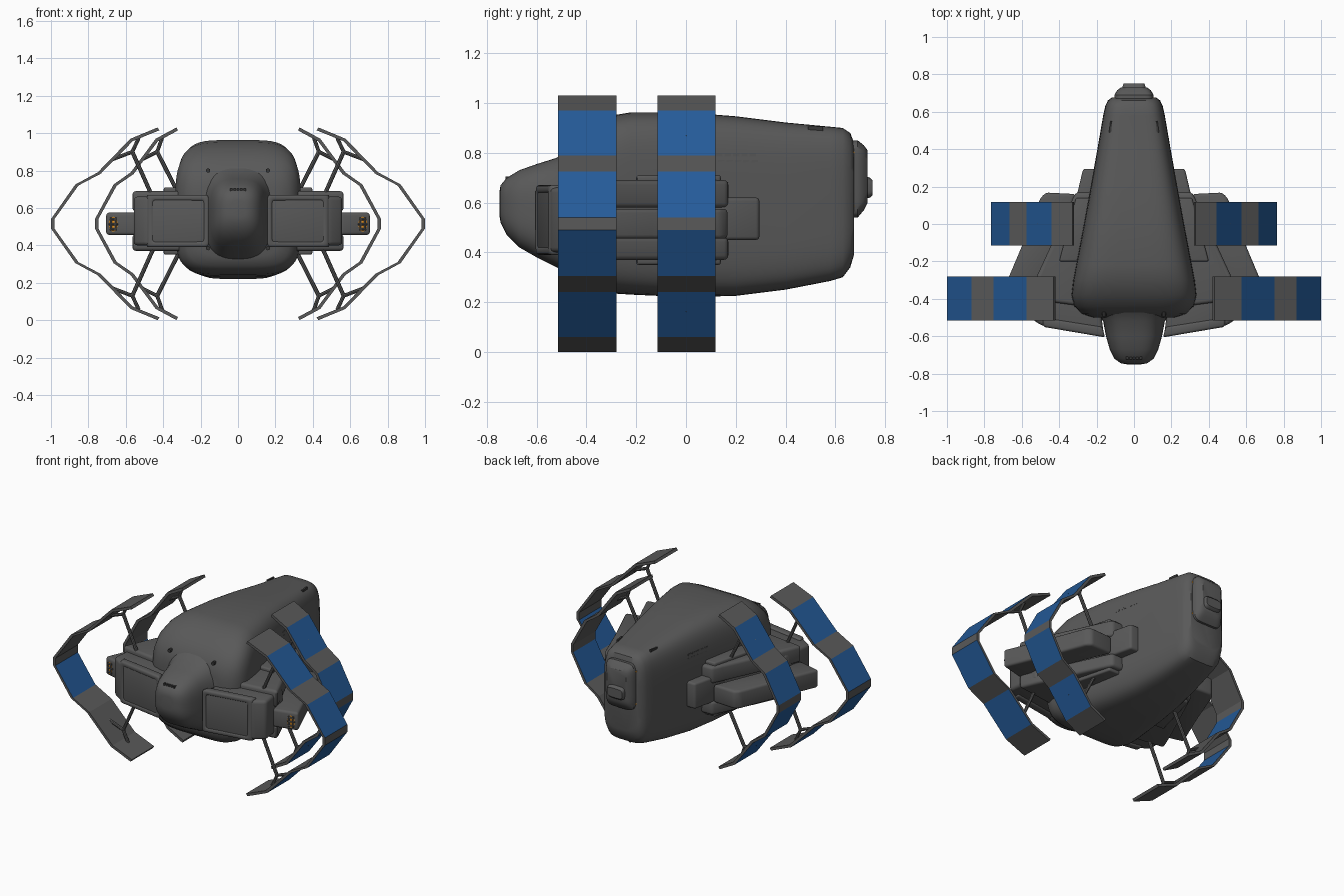
import bpy, bmesh, math
from mathutils import Vector

cube = bpy.data.objects.get("Cube")
if cube:
    bpy.data.objects.remove(cube, do_unlink=True)


def material(name, rgb):
    m = bpy.data.materials.new(name)
    m.use_nodes = True
    m.diffuse_color = (*rgb, 1)
    bsdf = next(n for n in m.node_tree.nodes if n.type == 'BSDF_PRINCIPLED')
    bsdf.inputs["Base Color"].default_value = (*rgb, 1)
    return m


GRAY = material("hull gray", (0.1, 0.1, 0.1))
DARK = material("dark gray", (0.04, 0.04, 0.04))
BLUE = material("panel blue", (0.018, 0.105, 0.32))
ORANGE = material("glow orange", (0.8, 0.3, 0.02))


def finish(name, bm, mats, smooth=True):
    bmesh.ops.recalc_face_normals(bm, faces=bm.faces[:])
    me = bpy.data.meshes.new(name)
    bm.to_mesh(me)
    bm.free()
    for m in mats:
        me.materials.append(m)
    if smooth:
        me.shade_smooth()
        me.set_sharp_from_angle(angle=math.radians(35))
    ob = bpy.data.objects.new(name, me)
    bpy.context.collection.objects.link(ob)
    return ob


def loft(name, sections, power, mat=GRAY, count=56):
    """Skin rounded-box sections given as (y, half width, bottom, top)."""
    bm = bmesh.new()
    rings = []
    for y, w, z0, z1 in sections:
        ring = []
        for i in range(count):
            a = 2 * math.pi * (i + 0.5) / count
            c, s = math.cos(a), math.sin(a)
            x = math.copysign(abs(c) ** (2 / power), c) * w
            z = math.copysign(abs(s) ** (2 / power), s) * (z1 - z0) / 2
            ring.append(bm.verts.new((x, y, z + (z0 + z1) / 2)))
        rings.append(ring)
    for a, b in zip(rings, rings[1:]):
        for i in range(count):
            j = (i + 1) % count
            bm.faces.new((a[i], a[j], b[j], b[i]))
    bm.faces.new(rings[0])
    bm.faces.new(rings[-1])
    return finish(name, bm, [mat])


def prism(name, plan, z0, z1, bevel=0.0, mat=GRAY, recess=None):
    """Upright block over an xy outline; recess = (rim, depth) on its first side."""
    bm = bmesh.new()
    low = [bm.verts.new((x, y, z0)) for x, y in plan]
    high = [bm.verts.new((x, y, z1)) for x, y in plan]
    bm.faces.new(low)
    bm.faces.new(high)
    n = len(plan)
    sides = [bm.faces.new((low[i], low[(i + 1) % n], high[(i + 1) % n], high[i]))
             for i in range(n)]
    bmesh.ops.recalc_face_normals(bm, faces=bm.faces[:])
    if recess:
        bmesh.ops.inset_individual(bm, faces=[sides[0]], thickness=recess[0])
        shift = sides[0].normal * -recess[1]
        out = bmesh.ops.extrude_discrete_faces(bm, faces=[sides[0]])
        bmesh.ops.translate(bm, vec=shift, verts=out["faces"][0].verts[:])
    if bevel:
        bmesh.ops.bevel(bm, geom=bm.edges[:], offset=bevel, segments=3,
                        profile=0.5, affect='EDGES', clamp_overlap=True)
    return finish(name, bm, [mat])


def rod(name, a, b, r, mat=GRAY):
    a, b = Vector(a), Vector(b)
    bm = bmesh.new()
    bmesh.ops.create_cone(bm, cap_ends=True, segments=8, radius1=r, radius2=r,
                          depth=(b - a).length)
    ob = finish(name, bm, [mat])
    ob.location = (a + b) / 2
    ob.rotation_euler = (b - a).to_track_quat('Z', 'Y').to_euler()
    return ob


def oval(name, center, across, half_w, half_h, mat):
    """Flat oval plate standing on z, spread along the 'across' direction."""
    bm = bmesh.new()
    bm.faces.new([bm.verts.new(center + across * half_w * math.cos(t)
                               + Vector((0, 0, half_h * math.sin(t))))
                  for t in [k * math.pi / 16 for k in range(32)]])
    return finish(name, bm, [mat], False)


# Hull and nose
loft("hull", [(-0.5, 0.22, 0.34, 0.74), (-0.48, 0.28, 0.29, 0.80), (-0.44, 0.32, 0.26, 0.86),
              (-0.38, 0.335, 0.245, 0.91), (-0.3, 0.325, 0.235, 0.95), (-0.22, 0.31, 0.23, 0.963),
              (0, 0.268, 0.22, 0.963), (0.2, 0.232, 0.225, 0.947), (0.4, 0.196, 0.25, 0.922),
              (0.58, 0.165, 0.285, 0.905), (0.63, 0.154, 0.3, 0.9), (0.66, 0.14, 0.34, 0.88),
              (0.675, 0.12, 0.39, 0.84)], 4.6)
loft("nose", [(-0.75, 0.04, 0.55, 0.64), (-0.745, 0.07, 0.52, 0.67), (-0.72, 0.105, 0.47, 0.7),
              (-0.67, 0.13, 0.42, 0.73), (-0.6, 0.15, 0.38, 0.755), (-0.52, 0.165, 0.34, 0.78),
              (-0.46, 0.2, 0.31, 0.82), (-0.41, 0.24, 0.3, 0.87)], 3)

# Rear hatch with its knob
loft("rear_hatch", [(0.64, 0.105, 0.54, 0.85), (0.69, 0.105, 0.54, 0.85),
                    (0.715, 0.09, 0.57, 0.83), (0.73, 0.07, 0.6, 0.81)], 6)
loft("rear_knob", [(0.7, 0.065, 0.61, 0.71), (0.74, 0.06, 0.62, 0.7),
                   (0.75, 0.055, 0.63, 0.69)], 4)

# Nose vent slots
for k in range(-2, 3):
    x = k * 0.018
    prism("nose_slot", [(x - 0.006, -0.725), (x + 0.006, -0.725),
                        (x + 0.006, -0.68), (x - 0.006, -0.68)], 0.685, 0.705, mat=DARK)

PROFILE = [(0.43, 1.03), (0.575, 0.97), (0.75, 0.79), (0.87, 0.725), (1.0, 0.54)]
MID = 0.515


def solar_panel(name, side, y0, y1, scale):
    """Folded strip, thin, with blue cells on every second fold."""
    outer = [(x * scale, z) for x, z in PROFILE]
    outer += [(x, 2 * MID - z) for x, z in reversed(outer)]
    core = Vector((0.1, MID))
    bm = bmesh.new()
    rows = []
    for p in outer:
        p = Vector(p)
        q = p + (core - p).normalized() * 0.018
        rows.append([bm.verts.new((side * v.x, y, v.y))
                     for v, y in ((p, y0), (p, y1), (q, y1), (q, y0))])
    for i, (a, b) in enumerate(zip(rows, rows[1:])):
        for k in range(4):
            f = bm.faces.new((a[k], a[(k + 1) % 4], b[(k + 1) % 4], b[k]))
            blue = i % 2 == 1 and (k == 0 or (k == 2 and i == 5))
            f.material_index = 1 if blue else 0
    bm.faces.new(rows[0])
    bm.faces.new(rows[-1])
    finish(name, bm, [GRAY, BLUE], False)


def grille(name, center, across, half_w, half_h, columns, lines):
    """Bars over an oval opening."""
    up = Vector((0, 0, 1))
    for k in range(columns):
        t = (2 * (k + 0.5) / columns) - 1
        h = up * half_h * math.sqrt(1 - t * t)
        c = center + across * half_w * t
        rod(name + "_bar", c - h, c + h, 0.006)
    for k in range(lines):
        t = (2 * (k + 0.5) / lines) - 1
        w = across * half_w * math.sqrt(1 - t * t)
        c = center + up * half_h * t
        rod(name + "_bar", c - w, c + w, 0.006)


for side, label in ((1, "left"), (-1, "right")):
    def plan(*pts):
        return [(side * x, y) for x, y in pts]

    # Solar panels with forked struts
    for place, y0, y1, scale in (("front", -0.515, -0.28, 1.0), ("rear", -0.115, 0.118, 0.765)):
        solar_panel(f"{label}_{place}_solar_panel", side, y0, y1, scale)
        y = (y0 + y1) / 2
        root_x = 0.44 if place == "front" else 0.29
        for s in (1, -1):
            def at(x, z):
                return (side * x, y, MID + s * (z - MID))
            fork = at(0.565 * scale, 0.9)
            rod(f"{label}_{place}_strut", at(root_x, 0.62), fork, 0.011)
            rod(f"{label}_{place}_strut_fork", fork, at(0.53 * scale, 0.975), 0.01)
            rod(f"{label}_{place}_strut_fork", fork, at(0.67 * scale, 0.86), 0.01)

    # Front intake with a glowing grille
    prism(f"{label}_intake", plan((0.16, -0.6), (0.49, -0.545), (0.56, -0.5), (0.53, -0.28), (0.2, -0.3)),
          0.4, 0.66, 0.02)
    prism(f"{label}_intake_frame", plan((0.155, -0.606), (0.485, -0.55), (0.49, -0.5), (0.17, -0.55)),
          0.39, 0.67, 0.012, recess=(0.045, 0.025))
    across = Vector((side * 0.986, 0.167, 0))
    out = Vector((side * 0.167, -0.986, 0))
    face = Vector((side * 0.32, -0.578, 0.53))
    oval(f"{label}_intake_glow", face - out * 0.018, across, 0.12, 0.09, ORANGE)
    grille(f"{label}_intake", face - out * 0.012, across, 0.12, 0.09, 6, 5)

    # Stacked side pods and the outer pod
    inner = plan((0.2, -0.45), (0.57, -0.4), (0.52, -0.28), (0.34, 0.11), (0.31, 0.17), (0.18, 0.17))
    prism(f"{label}_upper_pod", inner, 0.58, 0.69, 0.018)
    prism(f"{label}_lower_pod", inner, 0.37, 0.46, 0.018)
    prism(f"{label}_pod_core", plan((0.2, -0.42), (0.5, -0.38), (0.31, 0.1), (0.2, 0.1)), 0.42, 0.62)
    prism(f"{label}_upper_rib", plan((0.25, -0.2), (0.4, -0.2), (0.31, 0.14), (0.2, 0.14)),
          0.67, 0.71, 0.01)
    prism(f"{label}_lower_rib", plan((0.25, -0.2), (0.4, -0.2), (0.31, 0.14), (0.2, 0.14)),
          0.35, 0.39, 0.01)
    prism(f"{label}_outer_pod", plan((0.55, -0.42), (0.71, -0.38), (0.6, -0.12), (0.5, 0.14),
                                     (0.47, 0.168), (0.31, 0.16)), 0.455, 0.575, 0.016)
    prism(f"{label}_rear_box", plan((0.2, 0.05), (0.33, 0.05), (0.272, 0.295), (0.16, 0.295)),
          0.45, 0.62, 0.014)

    # Outer pod lamp
    turn = Vector((side * 0.97, 0.2425, 0))
    lamp = Vector((side * 0.667, -0.396, 0.513))
    oval(f"{label}_pod_lamp", lamp, turn, 0.024, 0.04, ORANGE)
    grille(f"{label}_pod_lamp", lamp, turn, 0.024, 0.04, 2, 3)

    # Hull side vents, following the taper
    for row in range(4):
        for col in range(5):
            y = 0.12 + col * 0.034 + row * 0.008
            x = 0.335 - 0.18 * (y + 0.4)
            z = 0.785 - row * 0.026
            prism(f"{label}_vent", plan((x - 0.03, y), (x + 0.003, y),
                                        (x - 0.002, y + 0.026), (x - 0.03, y + 0.026)), z, z + 0.012)

    # Small hull fittings: top slots, front studs and rear lamps
    prism(f"{label}_top_slot", plan((0.122, 0.49), (0.134, 0.49), (0.126, 0.55), (0.116, 0.55)),
          0.86, 0.905, mat=DARK)
    for z, y in ((0.8, -0.47), (0.385, -0.49)):
        rod(f"{label}_front_stud", (side * 0.16, y - 0.025, z), (side * 0.16, y + 0.05, z), 0.012, DARK)
    for z in (0.8, 0.585):
        rod(f"{label}_rear_lamp", (side * 0.08, 0.665, z), (side * 0.109, 0.665, z), 0.012, ORANGE)
